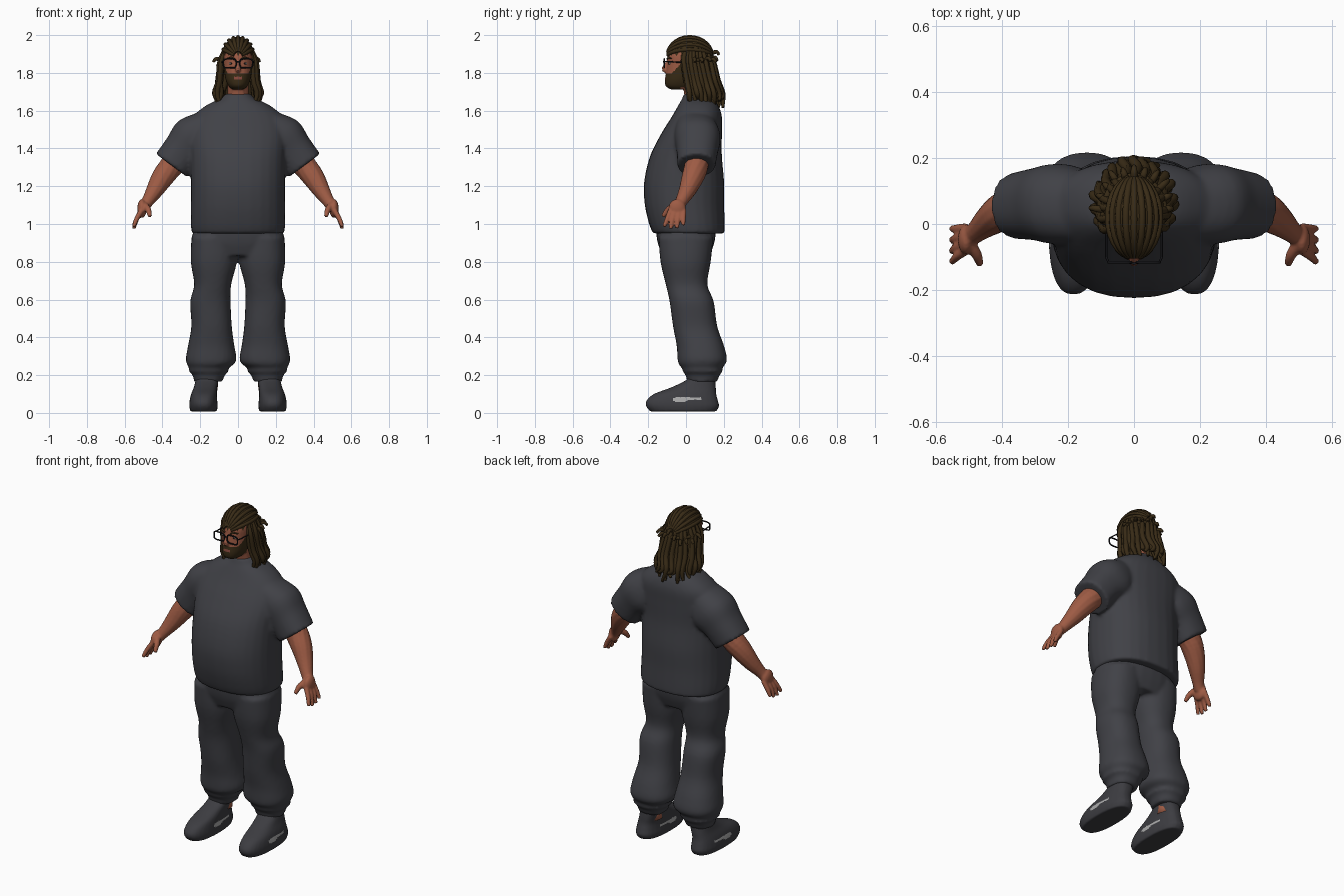
import bpy, bmesh, math, random
from mathutils import Vector, Matrix

random.seed(4)
if "Cube" in bpy.data.objects:
    bpy.data.objects.remove(bpy.data.objects["Cube"], do_unlink=True)


def material(name, rgb):
    m = bpy.data.materials.new(name)
    m.use_nodes = True
    m.diffuse_color = (*rgb, 1)
    bsdf = m.node_tree.nodes["Principled BSDF"]
    bsdf.inputs["Base Color"].default_value = (*rgb, 1)
    bsdf.inputs["Roughness"].default_value = 0.8
    return m


SKIN = material("brown skin", (0.34, 0.105, 0.058))
HAIR = material("dark brown hair", (0.04, 0.024, 0.008))
CLOTH = material("charcoal cloth", (0.052, 0.053, 0.062))
SHOE = material("charcoal shoe", (0.046, 0.046, 0.053))
PATCH = material("pale grey patch", (0.4, 0.4, 0.4))
BLACK = material("black frame", (0.008, 0.008, 0.01))
LIPS = material("lips", (0.24, 0.065, 0.045))
WHITE = material("eye white", (0.5, 0.47, 0.44))


def flow(rows, k=4):
    """Rounded path through rows of numbers (Catmull-Rom)."""
    rows = [Vector(r) for r in rows]
    out = []
    for i in range(len(rows) - 1):
        p, a, b, q = rows[max(i - 1, 0)], rows[i], rows[i + 1], rows[min(i + 2, len(rows) - 1)]
        for j in range(k):
            t = j / k
            out.append(a + ((b - p) * t + (2 * p - 5 * a + 4 * b - q) * t * t
                            + (3 * a - p - 3 * b + q) * t ** 3) * 0.5)
    return out + [rows[-1]]


def oval(a, b, n=28, p=2.3):
    for i in range(n):
        t = 2 * math.pi * i / n
        c, s = math.cos(t), math.sin(t)
        yield (math.copysign(a * abs(c) ** (2 / p), c), math.copysign(b * abs(s) ** (2 / p), s))


def skin_rings(bm, rings):
    loops = [[bm.verts.new(co) for co in ring] for ring in rings]
    for r, s in zip(loops, loops[1:]):
        for i in range(len(r)):
            j = (i + 1) % len(r)
            bm.faces.new((r[i], r[j], s[j], s[i]))
    bm.faces.new(loops[0])
    bm.faces.new(loops[-1])


def loft(bm, rows, side=1, p=2.3):
    """Rows: x, y, z, half width, half depth, tilt about y."""
    rings = []
    for x, y, z, a, b, tilt in flow([(*r, 0)[:6] for r in rows]):
        rings.append([(side * (x + u * math.cos(tilt)), y + v, z + u * math.sin(tilt))
                      for u, v in oval(a, b, p=p)])
    skin_rings(bm, rings)


def tube(bm, rows, side=1):
    """Rows: x, y, z, radius."""
    rows = flow(rows)
    rings = []
    for i, r in enumerate(rows):
        d = Vector(rows[min(i + 1, len(rows) - 1)][:3]) - Vector(rows[max(i - 1, 0)][:3])
        rot = d.to_track_quat("Z", "Y")
        pts = [Vector(r[:3]) + rot @ Vector((u, v, 0)) for u, v in oval(r[3], r[3], 12, 2)]
        rings.append([(side * q.x, q.y, q.z) for q in pts])
    skin_rings(bm, rings)


def ball(bm, at, size, side=1):
    at = (at[0] * side, at[1], at[2])
    bmesh.ops.create_icosphere(bm, subdivisions=3, radius=1,
                               matrix=Matrix.Translation(at) @ Matrix.Diagonal((*size, 1)))


def finish(name, bm, mats, voxel=0, paint=None, relax=4):
    """Turn overlapping solids into one smooth skin and colour its faces."""
    bmesh.ops.recalc_face_normals(bm, faces=bm.faces)
    me = bpy.data.meshes.new(name)
    bm.to_mesh(me)
    bm.free()
    ob = bpy.data.objects.new(name, me)
    bpy.context.collection.objects.link(ob)
    if voxel:
        rm = ob.modifiers.new("fuse", "REMESH")
        rm.mode, rm.voxel_size = "VOXEL", voxel
        sm = ob.modifiers.new("relax", "SMOOTH")
        sm.factor, sm.iterations = 0.5, relax
        dg = bpy.context.evaluated_depsgraph_get()
        new = bpy.data.meshes.new_from_object(ob.evaluated_get(dg))
        ob.modifiers.clear()
        ob.data = me = new
    me.materials.clear()
    for m in mats:
        me.materials.append(m)
    for f in me.polygons:
        f.use_smooth = True
        f.material_index = paint(f.center, f.normal) if paint else 0


def cords(name, paths, radius, mat, cyclic=False):
    cu = bpy.data.curves.new(name, "CURVE")
    cu.dimensions, cu.bevel_depth, cu.bevel_resolution = "3D", radius, 2
    cu.use_fill_caps = True
    for path in paths:
        sp = cu.splines.new("POLY")
        sp.points.add(len(path) - 1)
        for pt, co in zip(sp.points, path):
            pt.co = (*co[:3], 1)
            pt.radius = co[3] if len(co) > 3 else 1
        sp.use_cyclic_u = cyclic
        sp.use_smooth = True
    cu.materials.append(mat)
    bpy.context.collection.objects.link(bpy.data.objects.new(name, cu))


# Loose shirt with wide sleeves
bm = bmesh.new()
loft(bm, [(0, .015, .95, .245, .19), (0, .005, 1.0, .25, .2), (0, -.008, 1.1, .25, .21),
          (0, -.01, 1.22, .25, .212), (0, 0, 1.36, .252, .19), (0, .03, 1.48, .26, .16),
          (0, .058, 1.57, .235, .132), (0, .065, 1.63, .165, .105), (0, .06, 1.665, .09, .08),
          (0, .055, 1.69, .068, .066)])
for s in (1, -1):
    loft(bm, [(.13, .05, 1.54, .08, .1, .8), (.22, .06, 1.46, .128, .122, .75),
              (.29, .06, 1.39, .108, .11, .68), (.352, .055, 1.31, .103, .1, .64)], s)
finish("shirt", bm, [CLOTH], .011)

# Baggy trousers gathered at the cuffs
bm = bmesh.new()
loft(bm, [(0, 0, .97, .235, .16), (0, 0, .9, .245, .15), (0, 0, .83, .22, .125)])
for s in (1, -1):
    loft(bm, [(.125, 0, .93, .122, .145), (.128, -.002, .8, .122, .133), (.134, .003, .68, .098, .11),
              (.146, .03, .59, .107, .117), (.14, .048, .46, .107, .117), (.142, .075, .36, .122, .125),
              (.142, .086, .29, .134, .131), (.145, .085, .26, .126, .125), (.155, .085, .238, .104, .106),
              (.155, .088, .22, .105, .106), (.155, .088, .2, .085, .09), (.157, .085, .165, .076, .08)], s)
finish("trousers", bm, [CLOTH], .011, relax=3)


# Shoes with pale patches on both flanks
def shoe_paint(c, n):
    blob = ((c.y + .03) / .042) ** 2 + ((c.z - .07) / .014) ** 2 < 1
    streak = abs(c.z - .077) < .006 and -.03 < c.y < .08
    return int((blob or streak) and abs(n.x) > .35)


for s, word in ((1, "left"), (-1, "right")):
    bm = bmesh.new()
    loft(bm, [(.182, -.015, .008, .07, .175), (.183, -.018, .035, .075, .193), (.183, -.02, .065, .073, .189),
              (.18, -.005, .1, .068, .165), (.172, .04, .135, .062, .118), (.165, .075, .17, .06, .08),
              (.163, .082, .19, .058, .07)], s, 2.5)
    finish(word + "_shoe", bm, [SHOE, PATCH], .006, shoe_paint)
    bm = bmesh.new()
    tube(bm, [(.16, .085, .12, .052), (.158, .085, .24, .055)], s)
    finish(word + "_ankle", bm, [SKIN])

    # Arm, palm, fingers and thumb
    bm = bmesh.new()
    tube(bm, [(.27, .06, 1.4, .07), (.35, .055, 1.31, .065), (.4, .035, 1.245, .059),
              (.44, .008, 1.18, .047), (.475, -.022, 1.125, .034), (.5, -.04, 1.09, .03)], s)
    ball(bm, (.508, -.047, 1.082), (.025, .046, .05), s)
    for i in range(4):
        y, drop = -.08 + .023 * i, (.012, 0, .003, .018)[i]
        tube(bm, [(.508, y, 1.075, .014), (.535, y - .018 + .005 * i, 1.03, .0135),
                  (.552, y - .036 + .011 * i, .975 + drop, .01)], s)
    tube(bm, [(.495, -.06, 1.1, .018), (.475, -.095, 1.075, .016), (.466, -.122, 1.04, .011)], s)
    finish(word + "_arm", bm, [SKIN], .006, relax=3)


# Head with neck, nose and ears; the beard is coloured by region
def head_paint(c, n):
    if abs(c.x) < .022 and c.y < -.07 and 1.766 < c.z < 1.779:
        return 2
    line = 1.797 + max(0, c.y + .075) * 1.1
    return int(c.y < .01 and 1.713 < c.z < line and (c.y < -.03 or abs(c.x) > .045)
               and not (abs(c.x) < .012 and c.z > 1.8))


bm = bmesh.new()
loft(bm, [(0, -.03, 1.713, .032, .052), (0, -.03, 1.73, .05, .077), (0, -.022, 1.76, .064, .09),
          (0, -.008, 1.8, .072, .098), (0, 0, 1.85, .076, .101), (0, .005, 1.9, .077, .1),
          (0, .015, 1.95, .065, .08), (0, .02, 1.98, .03, .04)], 1, 2.15)
tube(bm, [(0, .055, 1.62, .06), (0, .045, 1.7, .056), (0, .025, 1.78, .055)])
tube(bm, [(0, -.088, 1.87, .009), (0, -.109, 1.835, .012), (0, -.115, 1.82, .015), (0, -.1, 1.808, .012)])
for s in (1, -1):
    ball(bm, (.077, .012, 1.84), (.01, .02, .03), s)
finish("head", bm, [SKIN, HAIR, LIPS], .0045, head_paint)

# Eyes, pupils and brows
for s, word in ((1, "left"), (-1, "right")):
    for part, mat, at, size in (("eye", WHITE, (.036, -.084, 1.85), (.013, .008, .006)),
                                ("pupil", BLACK, (.036, -.09, 1.85), (.005, .004, .005))):
        bm = bmesh.new()
        ball(bm, at, size, s)
        finish(word + "_" + part, bm, [mat])
cords("eyebrows", [[(s * .018, -.1, 1.874, .7), (s * .036, -.093, 1.882), (s * .056, -.078, 1.876, .6)]
                   for s in (1, -1)], .006, HAIR)

# Glasses
rims = [[(s * .044 + u, -.116, 1.85 + v) for u, v in oval(.034, .024, 28, 4)] for s in (1, -1)]
cords("glasses_rims", rims, .004, BLACK, True)
arms = [[(s * .077, -.116, 1.86), (s * .084, -.1, 1.86), (s * .084, .02, 1.853)] for s in (1, -1)]
cords("glasses_arms", arms + [[(-.012, -.117, 1.857), (0, -.12, 1.86), (.012, -.117, 1.857)]], .0035, BLACK)

# Scalp hair, cut away from the face
bm = bmesh.new()
ball(bm, (0, .02, 1.888), (.086, .122, .105))
cut = [f for f in bm.faces if f.calc_center_median().z < (1.905 if f.calc_center_median().y < .015 else 1.76)]
bmesh.ops.delete(bm, geom=cut, context="FACES")
finish("scalp_hair", bm, [HAIR])

# Rows of hair drawn back over the scalp
rows = []
for i in range(-4, 5):
    path, lean = [], i * .3
    for k in range(13):
        t = math.radians(14 + 150 * k / 12)
        w = math.sin(t)
        path.append((.084 * math.sin(lean) * w, .02 - .119 * math.cos(t),
                     1.886 + .104 * w * math.cos(lean)))
    rows.append(path)
cords("scalp_rows", rows, .0105, HAIR)

# Hanging locks around the sides and back, in two layers
locks = []
for layer, count in ((0, 19), (1, 15)):
    for i in range(count):
        a = math.radians(-112 + 224 * i / (count - 1) + random.uniform(-4, 4))
        s, c, j = math.sin(a), math.cos(a), random.uniform(-.01, .01)
        out, end = .012 * layer, random.uniform(1.615, 1.675)
        locks.append(flow([(.07 * s, .03 + .09 * c, 1.925, .8),
                           ((.086 + out) * s, .03 + (.105 + out) * c, 1.86, 1),
                           ((.098 + out) * s + j, .048 + (.11 + out) * c, 1.76, 1.15),
                           ((.106 + out) * s - j, .065 + (.118 + out) * c, 1.69, 1.1),
                           (.108 * s + 2 * j, .07 + .125 * c, end, .6)]))
cords("hanging_locks", locks, .0125, HAIR)

# Tied band and loose ends sticking out behind
ends = [[(.093 * math.sin(t), .03 + .115 * math.cos(t), 1.868) for t in
         (math.radians(-95 + 10 * k) for k in range(20))]]
for i in range(11):
    a = math.radians(-85 + 17 * i)
    s, c, r = math.sin(a), math.cos(a), random.uniform(.03, .048)
    z = 1.87 + random.uniform(-.035, .03)
    ends.append(flow([(.08 * s, .03 + .1 * c, z, 1),
                      ((.085 + r * .6) * s, .035 + (.105 + r * .6) * c, z + .012, 1),
                      ((.085 + r) * s, .035 + (.105 + r) * c, z - .005, .7)]))
cords("tied_locks", ends, .01, HAIR)
